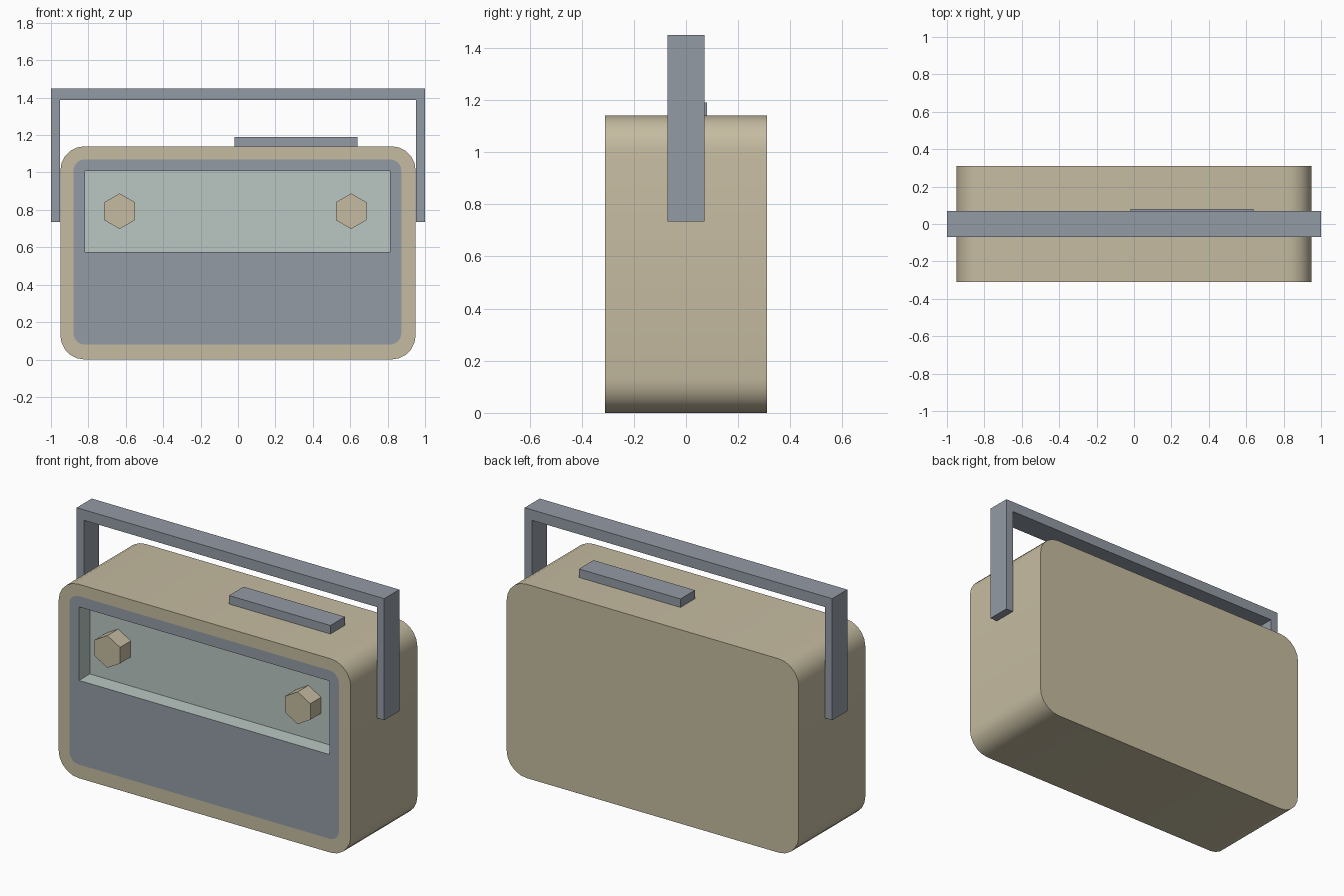
import bpy, bmesh, math
from mathutils import Vector

cube = bpy.data.objects.get("Cube")
if cube:
    bpy.data.objects.remove(cube, do_unlink=True)


def material(name, rgb):
    m = bpy.data.materials.new(name)
    m.use_nodes = True
    m.diffuse_color = (*rgb, 1)
    m.node_tree.nodes["Principled BSDF"].inputs["Base Color"].default_value = (*rgb, 1)
    return m


beige = material("warm beige", (0.56, 0.50, 0.355))
grey = material("slate grey", (0.295, 0.328, 0.378))
pale = material("pale green grey", (0.49, 0.57, 0.54))


def finish(name, bm, mats):
    bmesh.ops.remove_doubles(bm, verts=bm.verts, dist=0.0005)
    bmesh.ops.recalc_face_normals(bm, faces=bm.faces)
    mesh = bpy.data.meshes.new(name)
    bm.to_mesh(mesh)
    bm.free()
    for m in mats:
        mesh.materials.append(m)
    ob = bpy.data.objects.new(name, mesh)
    bpy.context.collection.objects.link(ob)
    return ob


def rounded_loop(x0, x1, z0, z1, r, y, steps=5):
    """Rounded rectangle outline in a plane facing the front."""
    pts = []
    corners = [(x1 - r, z1 - r), (x0 + r, z1 - r), (x0 + r, z0 + r), (x1 - r, z0 + r)]
    for i, (cx, cz) in enumerate(corners):
        for s in range(steps + 1):
            a = (i + s / steps) * math.pi / 2
            pts.append(Vector((cx + r * math.cos(a), y, cz + r * math.sin(a))))
    return pts


def extrude_profile(name, pts, y0, y1, mat):
    """Prism from an (x, z) outline between two depths."""
    bm = bmesh.new()
    face = bm.faces.new([bm.verts.new((x, y0, z)) for x, z in pts])
    ext = bmesh.ops.extrude_face_region(bm, geom=[face])
    moved = [g for g in ext["geom"] if isinstance(g, bmesh.types.BMVert)]
    bmesh.ops.translate(bm, verts=moved, vec=(0, y1 - y0, 0))
    return finish(name, bm, [mat])


# Case: back outline, front outline, speaker panel, dial opening, dial floor
front, back, floor = -0.31, 0.31, -0.21
outlines = [
    rounded_loop(-0.95, 0.95, 0, 1.14, 0.13, back),
    rounded_loop(-0.95, 0.95, 0, 1.14, 0.13, front),
    rounded_loop(-0.88, 0.873, 0.08, 1.07, 0.06, front),
    rounded_loop(-0.817, 0.813, 0.575, 1.007, 0, front),
    rounded_loop(-0.817, 0.813, 0.575, 1.007, 0, floor),
]
bm = bmesh.new()
rings = [[bm.verts.new(p) for p in pts] for pts in outlines]
for (a, b), index in zip(zip(rings, rings[1:]), (0, 0, 1, 2)):
    for i in range(len(a)):
        j = (i + 1) % len(a)
        bm.faces.new((a[i], a[j], b[j], b[i])).material_index = index
bm.faces.new(rings[0]).material_index = 0
bm.faces.new(rings[-1]).material_index = 2
case = finish("radio_case", bm, [beige, grey, pale])
bpy.ops.object.select_all(action="DESELECT")
case.select_set(True)
bpy.context.view_layer.objects.active = case
bpy.ops.object.shade_smooth_by_angle(angle=math.radians(30))

# Hexagonal tuning knobs standing on the dial floor
for name, cx in (("right_knob", -0.633), ("left_knob", 0.605)):
    hexagon = [(cx + 0.095 * math.sin(k * math.pi / 3), 0.793 + 0.095 * math.cos(k * math.pi / 3))
               for k in range(6)]
    extrude_profile(name, hexagon, front, floor, beige)

# Carrying handle: one U-shaped strap
half = [(1, 1.45), (1, 0.735), (0.952, 0.735), (0.952, 1.388)]
strap = half + [(-x, z) for x, z in reversed(half)]
extrude_profile("carrying_handle", strap, -0.07, 0.07, grey)

# Long button on top of the case
button = [(-0.02, 1.14), (0.64, 1.14), (0.64, 1.19), (-0.02, 1.19)]
extrude_profile("top_button", button, -0.055, 0.08, grey)
